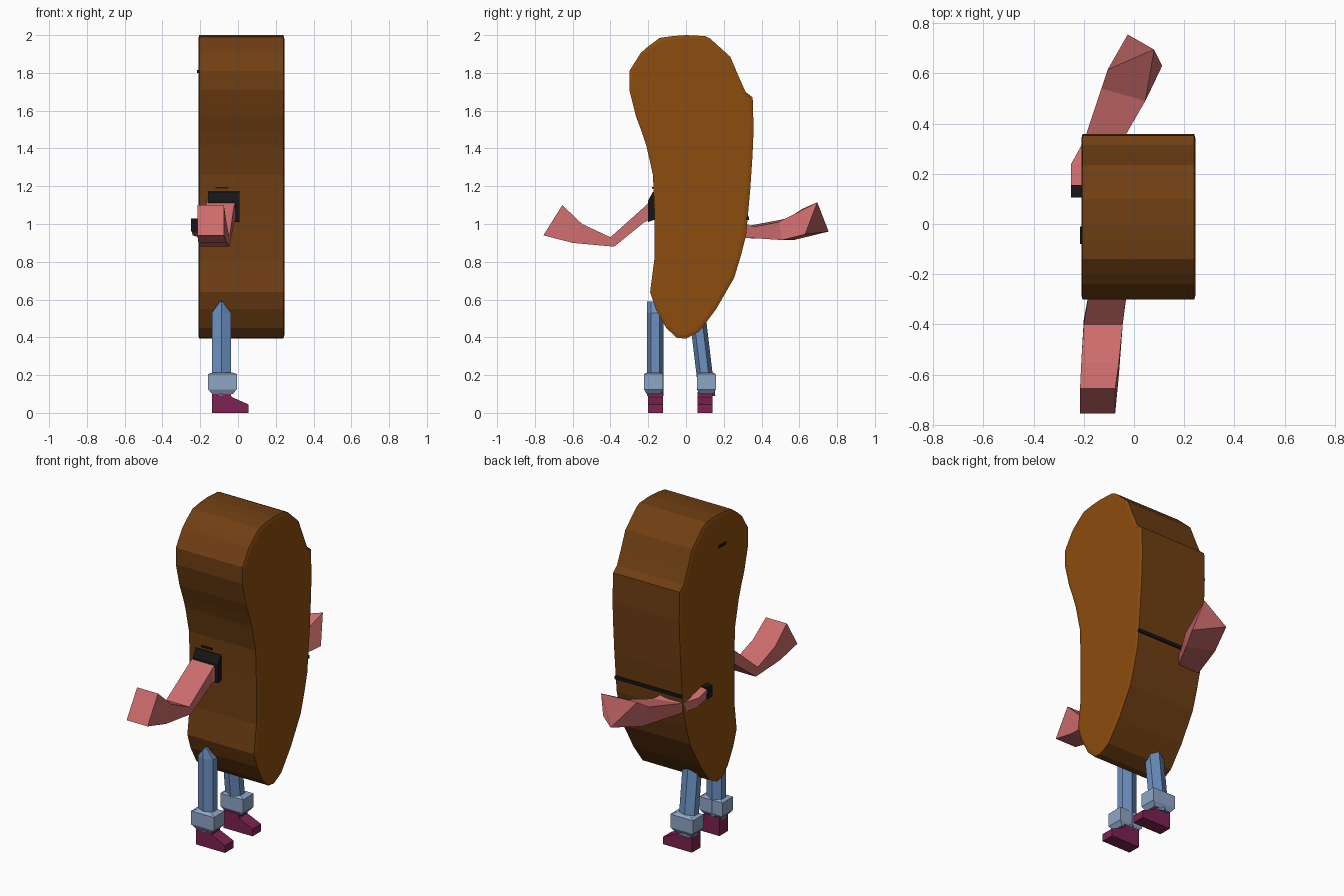
import bpy, bmesh, math
from mathutils import Vector

if "Cube" in bpy.data.objects:
    bpy.data.objects.remove(bpy.data.objects["Cube"])


def mat(name, r, g, b):
    m = bpy.data.materials.new(name)
    m.diffuse_color = [((c / 255 + 0.055) / 1.055) ** 2.4 for c in (r, g, b)] + [1]
    m.use_nodes = True
    m.node_tree.nodes["Principled BSDF"].inputs["Base Color"].default_value = m.diffuse_color
    return m


crust = mat("dark brown", 112, 63, 19)
face = mat("light brown", 140, 76, 14)
skin = mat("pink skin", 205, 108, 108)
black = mat("black", 22, 22, 22)
blue = mat("blue trouser", 108, 144, 192)
pale = mat("pale blue cuff", 142, 166, 198)
plum = mat("plum shoe", 125, 34, 82)


def loft(name, rings, *mats):
    """Skin a list of equal-length rings and cap both ends."""
    bm = bmesh.new()
    vs = [[bm.verts.new(p) for p in ring] for ring in rings]
    n = len(vs[0])
    for a, b in zip(vs, vs[1:]):
        for i in range(n):
            bm.faces.new((a[i], a[(i + 1) % n], b[(i + 1) % n], b[i]))
    bm.faces.new(vs[0])
    bm.faces.new(vs[-1])
    bmesh.ops.recalc_face_normals(bm, faces=bm.faces)
    me = bpy.data.meshes.new(name)
    if len(mats) > 1:  # faces pointing sideways get the second colour
        for f in bm.faces:
            f.material_index = int(abs(f.normal.x) > 0.95)
    bm.to_mesh(me)
    bm.free()
    for m in mats:
        me.materials.append(m)
    ob = bpy.data.objects.new(name, me)
    bpy.context.collection.objects.link(ob)
    return ob


def box(name, x, y, z, m):
    return loft(name, [[(x[0], y[0], k), (x[1], y[0], k), (x[1], y[1], k), (x[0], y[1], k)]
                       for k in z], m)


def ring(cx, cy, z, rx, ry, n=6, turn=math.pi / 2):
    return [(cx + rx * math.cos(turn + i * math.tau / n),
             cy + ry * math.sin(turn + i * math.tau / n), z) for i in range(n)]


# Body: bean outline (y, z) extruded along x, with a narrow crust rim
outline = [(0, 2), (-.07, 1.995), (-.14, 1.985), (-.2, 1.94), (-.24, 1.905), (-.3, 1.81), (-.3, 1.71),
           (-.265, 1.57), (-.235, 1.49), (-.21, 1.415), (-.175, 1.26), (-.168, 1.08),
           (-.168, .81), (-.19, .64), (-.16, .55), (-.105, .45), (-.05, .398),
           (0, .393), (.07, .43), (.115, .49), (.16, .55), (.255, .715), (.29, .83),
           (.318, .94), (.34, 1.18), (.352, 1.36), (.358, 1.5), (.353, 1.67), (.315, 1.7),
           (.275, 1.79), (.235, 1.885), (.13, 1.98), (.1, 1.995)]


def inset(pts, d):
    out = []
    for i, p in enumerate(pts):
        t = (Vector(pts[(i + 1) % len(pts)]) - Vector(pts[i - 1])).normalized()
        out.append((p[0] - t.y * d, p[1] + t.x * d))
    return out


inner = inset(outline, .018)
if max(p[1] for p in inner) > 2:
    inner = inset(outline, -.018)
loft("body", [[(x, y, z) for y, z in pts] for x, pts in
              ((-.21, inner), (-.205, outline), (.24, outline), (.245, inner))], crust, face)

# Front arm: four-sided tube, each section as (x0, x1, top yz, bottom yz)
arm = [(-.155, .005, (-.15, 1.16), (-.15, 1.04)),
       (-.17, -.02, (-.21, 1.1), (-.22, 1.01)),
       (-.2, -.045, (-.4, .93), (-.38, .88)),
       (-.21, -.06, (-.55, 1.0), (-.6, .9)),
       (-.215, -.075, (-.655, 1.1), (-.755, .94))]
loft("front_arm", [[(a, *t), (b, *t), (b, *u), (a, *u)] for a, b, t, u in arm], skin)

# Front sleeve opening
loft("front_sleeve", [[(-.16, y, z1), (.008, y, z1), (.008, y, z0), (-.16, y, z0)]
                      for y, z0, z1 in ((-.14, 1.02, 1.18), (-.175, 1.02, 1.17),
                                        (-.2, 1.01, 1.125))], black)
box("sleeve_fold", (-.12, -.05), (-.18, -.16), (1.187, 1.197), black)

# Back arm: twists outward from the left side of the body
loft("back_arm", [
    [(-.25, .155, 1.02), (-.12, .12, 1.05), (-.12, .12, .95), (-.245, .155, .96)],
    [(-.25, .24, 1.0), (-.1, .24, 1.03), (-.1, .24, .93), (-.24, .24, .94)],
    [(-.2, .33, .99), (-.03, .36, .985), (-.03, .36, .925), (-.19, .33, .925)],
    [(-.13, .54, 1.03), (.045, .49, 1.01), (.055, .51, .915), (-.1, .57, .915)],
    [(-.105, .615, 1.08), (.08, .695, 1.115), (.112, .63, .945), (-.025, .755, .96)]], skin)
box("back_sleeve", (-.25, -.12), (.105, .156), (.96, 1.03), black)

# Black strip across the back and small mark on the left face
box("back_strip", (-.2, .242), (.3, .334), (1.02, 1.04), black)
box("side_mark", (-.216, -.2), (-.08, -.01), (1.8, 1.815), black)

# Legs, cuffs and shoes (toes towards +x)
for side, y0, y1, shoe in (("front", -.163, -.163, -.162), ("back", .112, .05, .1)):
    ym = y0 + (y1 - y0) * .85
    loft(side + "_leg", [ring(-.088, y0, .09, .058, .043), ring(-.088, ym, .53, .058, .043),
                         ring(-.088, y1, .59, .008, .043)], blue)
    c = shoe - .01 if side == "front" else shoe + .008
    loft(side + "_cuff", [ring(-.082, c, z, r * 1.414, r * .94, 4, math.pi / 4)
                          for z, r in ((.1, .055), (.125, .076), (.205, .076), (.215, .05))], pale)
    loft(side + "_shoe", [[(-.138, y, 0), (.055, y, 0), (.055, y, .045), (-.035, y, .085),
                           (-.04, y, .11), (-.138, y, .11)]
                          for y in (shoe - .04, shoe + .04)], plum)
